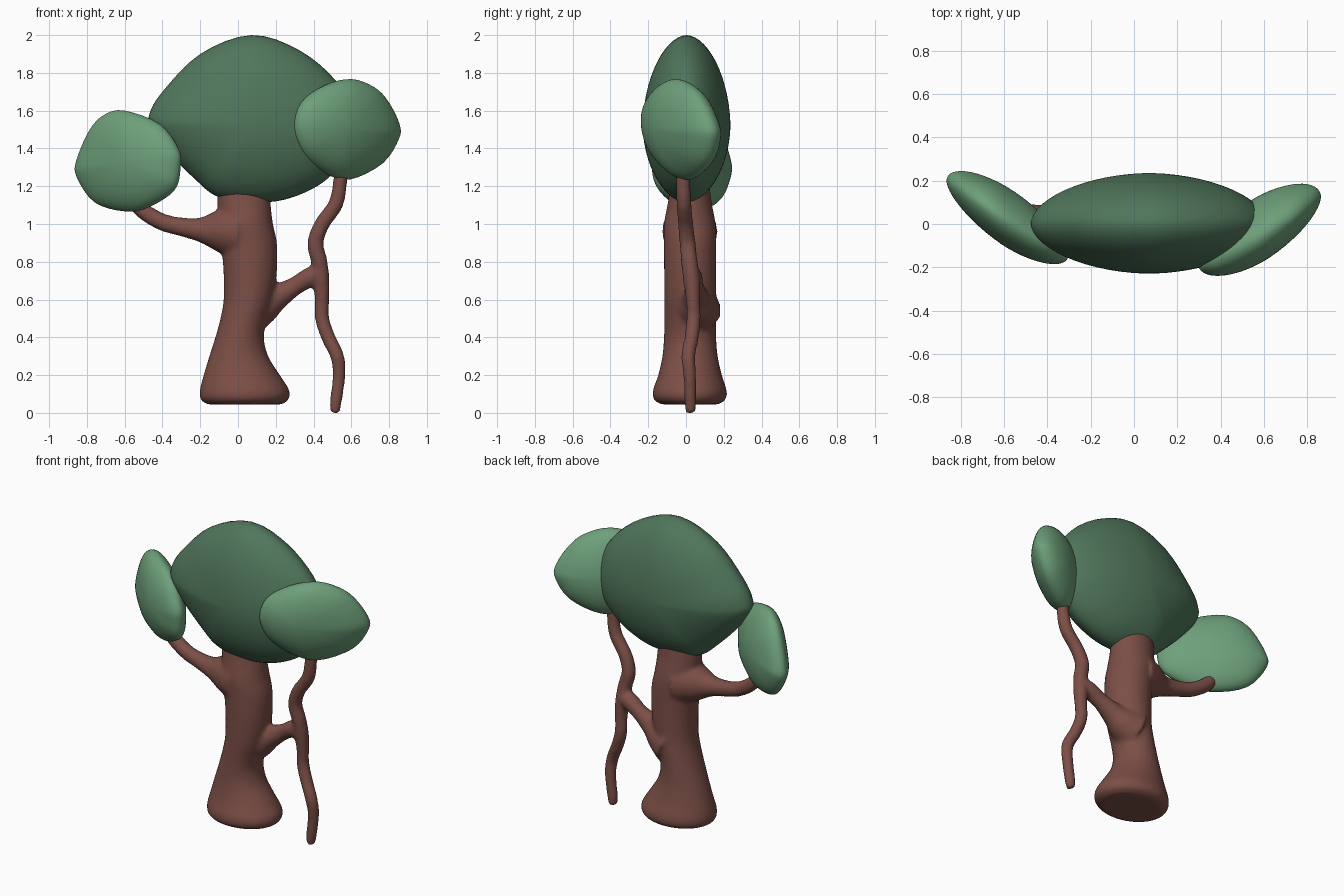
import bpy, bmesh, math
from mathutils import Vector


def material(name, rgb):
    m = bpy.data.materials.new(name)
    m.diffuse_color = (*rgb, 1)
    return m


def spline(pts, steps, closed=False):
    """Smooth curve through points of any dimension."""
    n, out = len(pts), []
    get = (lambda i: pts[i % n]) if closed else (lambda i: pts[max(0, min(n - 1, i))])
    for i in range(n if closed else n - 1):
        for s in range(steps):
            t = s / steps
            out.append(tuple(
                0.5 * (2 * b + (c - a) * t + (2 * a - 5 * b + 4 * c - d) * t * t
                       + (3 * b - a - 3 * c + d) * t ** 3)
                for a, b, c, d in zip(get(i - 1), get(i), get(i + 1), get(i + 2))))
    if not closed:
        out.append(tuple(pts[-1]))
    return out


def loft(bm, rings):
    loops = [[bm.verts.new(p) for p in r] for r in rings]
    n = len(loops[0])
    for a, b in zip(loops, loops[1:]):
        for i in range(n):
            j = (i + 1) % n
            bm.faces.new((a[i], a[j], b[j], b[i]))
    bm.faces.new(loops[0][::-1])
    bm.faces.new(loops[-1])


def tube(bm, pts, sides=20):
    """Round limb through (x, y, z, radius) points."""
    path = spline(pts, 5)
    rings = []
    for i, p in enumerate(path):
        a, b = path[max(0, i - 1)], path[min(len(path) - 1, i + 1)]
        d = (Vector(b[:3]) - Vector(a[:3])).normalized()
        u = d.cross(Vector((0, 1, 0))).normalized()
        v = d.cross(u)
        rings.append([Vector(p[:3]) + p[3] * (u * math.cos(k) + v * math.sin(k))
                      for k in (math.tau * s / sides for s in range(sides))])
    loft(bm, rings)


def finish(bm, name, mat):
    bmesh.ops.recalc_face_normals(bm, faces=bm.faces)
    me = bpy.data.meshes.new(name)
    bm.to_mesh(me)
    bm.free()
    me.materials.append(mat)
    for p in me.polygons:
        p.use_smooth = True
    ob = bpy.data.objects.new(name, me)
    bpy.context.collection.objects.link(ob)
    return ob


def foliage(name, outline, centre, depth, lean, mat):
    """Lens-shaped crown: front outline shrinking to both faces, sheared by lean (x, z)."""
    cx, cy, cz = centre
    edge = spline(outline, 4, closed=True)
    rings = []
    for k in range(-14, 15):
        t = math.radians(k * 6.2)
        s = math.cos(t) ** 1.08
        off = depth * math.copysign(abs(math.sin(t)) ** 1.08, t)
        rings.append([(cx + (x - cx) * s,
                       cy + off + lean[0] * (x - cx) * s + lean[1] * (z - cz) * s,
                       cz + (z - cz) * s) for x, z in edge])
    bm = bmesh.new()
    loft(bm, rings)
    return finish(bm, name, mat)


bark = material("bark", (0.20, 0.078, 0.062))
dark_leaf = material("dark_leaf", (0.08, 0.18, 0.105))
light_leaf = material("light_leaf", (0.155, 0.35, 0.195))

# Trunk: rows of (z, x min, x max, y min, y max)
trunk_rows = [(0.045, -0.16, 0.23, -0.13, 0.17), (0.07, -0.198, 0.268, -0.17, 0.21),
              (0.12, -0.202, 0.272, -0.175, 0.215), (0.2, -0.182, 0.222, -0.147, 0.19),
              (0.3, -0.152, 0.16, -0.125, 0.168), (0.4, -0.12, 0.137, -0.117, 0.16),
              (0.5, -0.093, 0.155, -0.115, 0.16), (0.6, -0.076, 0.185, -0.115, 0.16),
              (0.75, -0.077, 0.206, -0.116, 0.16), (0.9, -0.09, 0.206, -0.117, 0.16),
              (1.0, -0.1, 0.185, -0.117, 0.157), (1.12, -0.11, 0.172, -0.095, 0.135),
              (1.25, -0.11, 0.165, -0.08, 0.12)]
wood = bmesh.new()
loft(wood, [[((x0 + x1) / 2 + (x1 - x0) / 2 * math.cos(a),
              (y0 + y1) / 2 + (y1 - y0) / 2 * math.sin(a), z)
             for a in (math.tau * i / 40 for i in range(40))]
            for z, x0, x1, y0, y1 in spline(trunk_rows, 4)])
# Left branch, hanging root stem, and the limb joining it to the trunk
tube(wood, [(0.0, 0.02, 0.96, 0.15), (-0.1, 0.02, 0.965, 0.115), (-0.2, 0.02, 0.97, 0.066),
            (-0.3, 0.03, 0.985, 0.05), (-0.4, 0.04, 1.01, 0.046),
            (-0.5, 0.05, 1.068, 0.044), (-0.58, 0.05, 1.15, 0.04)])
tube(wood, [(0.512, 0.025, 0.0, 0.026), (0.518, 0.023, 0.06, 0.032), (0.535, 0.02, 0.2, 0.034),
            (0.525, 0.012, 0.3, 0.037), (0.478, 0.03, 0.4, 0.038), (0.445, 0.04, 0.5, 0.038),
            (0.445, 0.037, 0.6, 0.038), (0.44, 0.03, 0.7, 0.045), (0.43, 0.018, 0.8, 0.044),
            (0.41, 0.008, 0.9, 0.043), (0.445, -0.002, 1.0, 0.041), (0.515, -0.01, 1.1, 0.04),
            (0.538, -0.014, 1.2, 0.038), (0.545, -0.015, 1.32, 0.035)])
tube(wood, [(0.06, 0.06, 0.54, 0.13), (0.14, 0.055, 0.575, 0.1), (0.2, 0.05, 0.61, 0.072),
            (0.3, 0.045, 0.67, 0.05), (0.38, 0.035, 0.718, 0.053), (0.43, 0.03, 0.735, 0.045)])
trunk = finish(wood, "trunk", bark)
rm = trunk.modifiers.new("fuse", 'REMESH')
rm.mode = 'VOXEL'
rm.voxel_size = 0.012
rm.use_smooth_shade = True
sm = trunk.modifiers.new("soften", 'SMOOTH')
sm.factor = 0.5
sm.iterations = 8

# Main crown
foliage("main_crown",
        [(0.07, 2.0), (0.325, 1.92), (0.525, 1.75), (0.61, 1.56), (0.59, 1.38), (0.48, 1.245),
         (0.35, 1.165), (0.2, 1.12), (0.02, 1.115), (-0.12, 1.15), (-0.22, 1.23),
         (-0.36, 1.37), (-0.46, 1.5), (-0.47, 1.58), (-0.4, 1.7), (-0.2, 1.9)],
        (0.07, 0.003, 1.52), 0.232, (0.0, 0.0), dark_leaf)
# Left crown
foliage("left_crown",
        [(-0.6, 1.6), (-0.415, 1.53), (-0.315, 1.4), (-0.304, 1.3), (-0.335, 1.18),
         (-0.47, 1.09), (-0.6, 1.067), (-0.76, 1.115), (-0.855, 1.25), (-0.855, 1.34),
         (-0.785, 1.5), (-0.705, 1.58)],
        (-0.585, 0.03, 1.33), 0.14, (-0.6, -0.05), light_leaf)
# Right crown
foliage("right_crown",
        [(0.6, 1.767), (0.72, 1.725), (0.795, 1.65), (0.855, 1.53), (0.852, 1.45),
         (0.765, 1.32), (0.59, 1.235), (0.46, 1.27), (0.34, 1.37), (0.293, 1.51),
         (0.335, 1.645), (0.46, 1.735)],
        (0.58, -0.025, 1.5), 0.155, (0.53, -0.12), light_leaf)
